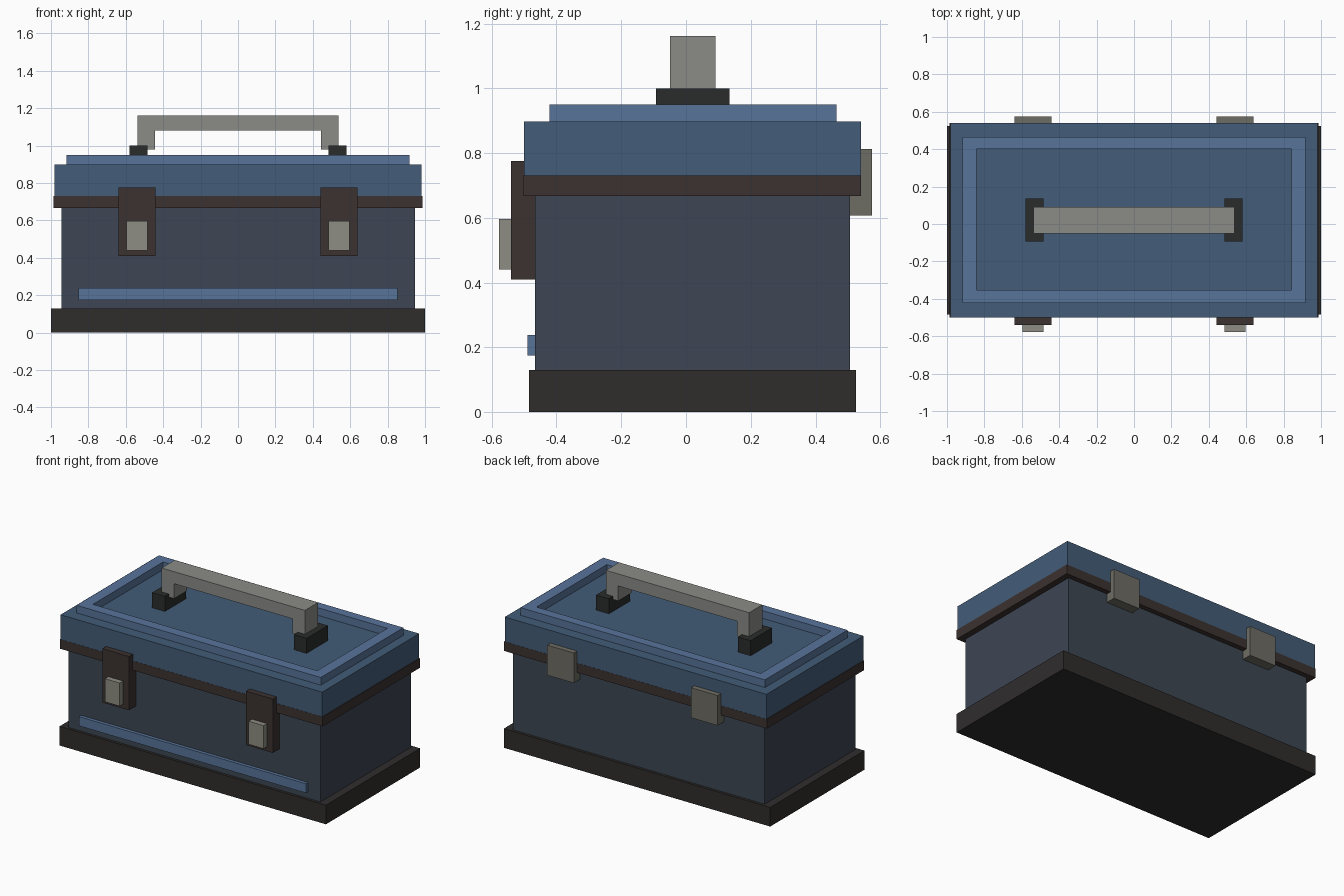
import bpy
import bmesh

if "Cube" in bpy.data.objects:
    bpy.data.objects.remove(bpy.data.objects["Cube"])


def material(name, hex_code):
    m = bpy.data.materials.new(name)
    srgb = [int(hex_code[i:i + 2], 16) / 255 for i in (0, 2, 4)]
    m.diffuse_color = [((c + 0.055) / 1.055) ** 2.4 for c in srgb] + [1]
    m.use_nodes = True
    m.node_tree.nodes["Principled BSDF"].inputs["Base Color"].default_value = m.diffuse_color
    return m


BODY = material("slate", "3D4653")
LID = material("blue", "435C78")
PALE = material("pale_blue", "58749A")
BASE = material("black_rubber", "2F2D2C")
TRIM = material("dark_brown", "3B3230")
GRIP = material("grey", "8B8C87")
HINGE = material("dull_metal", "6E6D64")
BUTTON = material("light_metal", "8E8D83")
FOOT = material("charcoal", "2A2C2B")


def finish(name, bm, mat):
    bmesh.ops.recalc_face_normals(bm, faces=bm.faces[:])
    me = bpy.data.meshes.new(name)
    bm.to_mesh(me)
    bm.free()
    me.materials.append(mat)
    ob = bpy.data.objects.new(name, me)
    bpy.context.collection.objects.link(ob)
    return ob


def box(name, x, y, z, mat):
    """Box given as (min, max) ranges on each axis."""
    bm = bmesh.new()
    bmesh.ops.create_cube(bm, size=1)
    for v in bm.verts:
        v.co = [r[0] if c < 0 else r[1] for c, r in zip(v.co, (x, y, z))]
    return finish(name, bm, mat)


def pair(name, x, y, z, mat):
    """The same box on the right and mirrored on the left."""
    box(name + "_right", x, y, z, mat)
    box(name + "_left", (-x[1], -x[0]), y, z, mat)


def extrude_profile(name, points, offset, mat):
    """Closed outline extruded along an offset vector."""
    bm = bmesh.new()
    face = bm.faces.new([bm.verts.new(p) for p in points])
    ext = bmesh.ops.extrude_face_region(bm, geom=[face])["geom"]
    verts = [g for g in ext if isinstance(g, bmesh.types.BMVert)]
    bmesh.ops.translate(bm, verts=verts, vec=offset)
    return finish(name, bm, mat)


def ring(name, outer, inner, z, mat):
    """Rectangular frame; outer and inner are (x0, x1, y0, y1)."""
    bm = bmesh.new()

    def loop(r, h):
        corners = ((r[0], r[2]), (r[1], r[2]), (r[1], r[3]), (r[0], r[3]))
        return [bm.verts.new((px, py, h)) for px, py in corners]

    loops = [loop(outer, z[0]), loop(outer, z[1]), loop(inner, z[1]), loop(inner, z[0])]
    for k in range(4):
        a, b = loops[k], loops[(k + 1) % 4]
        for i in range(4):
            j = (i + 1) % 4
            bm.faces.new((a[i], a[j], b[j], b[i]))
    return finish(name, bm, mat)


# Case: base plinth, body, front strip
box("base", (-1, 1), (-0.485, 0.525), (0, 0.13), BASE)
box("body", (-0.945, 0.945), (-0.467, 0.507), (0.13, 0.67), BODY)
box("front_strip", (-0.852, 0.852), (-0.49, -0.46), (0.175, 0.238), PALE)

# Lid: rim band, lid block, raised frame on top
box("rim_band", (-0.987, 0.987), (-0.501, 0.541), (0.667, 0.731), TRIM)
box("lid", (-0.982, 0.982), (-0.5, 0.54), (0.731, 0.898), LID)
ring("lid_frame", (-0.917, 0.917, -0.422, 0.464), (-0.842, 0.842, -0.353, 0.4),
     (0.89, 0.95), PALE)

# Front latches and rear hinges
pair("latch", (0.44, 0.64), (-0.541, -0.46), (0.41, 0.775), TRIM)
pair("latch_button", (0.484, 0.596), (-0.577, -0.535), (0.44, 0.597), BUTTON)
pair("hinge", (0.44, 0.64), (0.5, 0.575), (0.608, 0.812), HINGE)

# Carry handle: feet and a U-shaped grip
pair("handle_foot", (0.484, 0.58), (-0.093, 0.135), (0.89, 1.0), FOOT)
half = [(0.445, 1.08), (0.445, 0.979), (0.538, 0.979), (0.538, 1.162)]
outline = half + [(-x, z) for x, z in reversed(half)]
extrude_profile("handle", [(x, -0.05, z) for x, z in outline], (0, 0.141, 0), GRIP)
